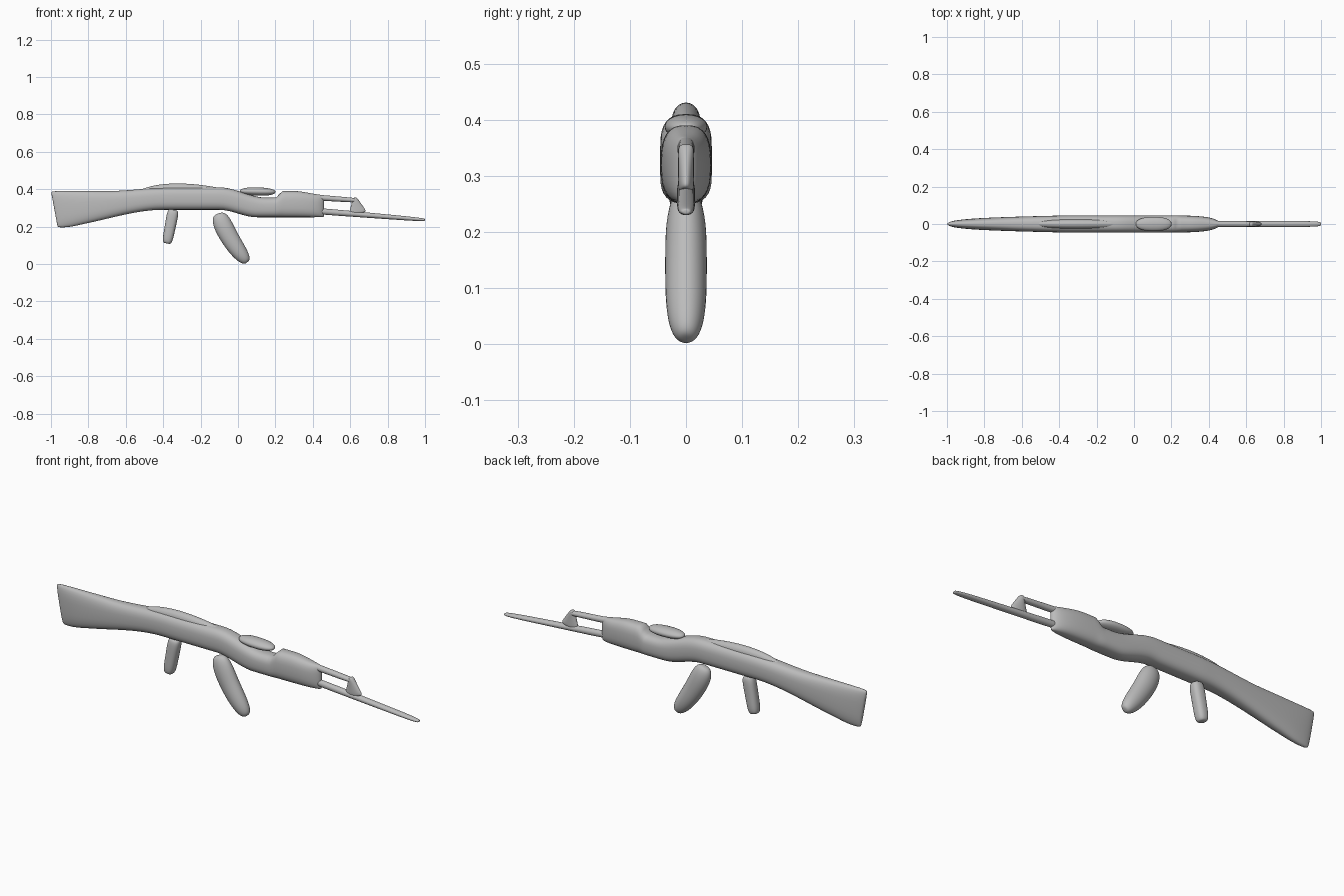
import bpy
import bmesh
import math
from mathutils import Vector

ROWS, SIDES = 100, 32

cube = bpy.data.objects.get("Cube")
if cube:
    bpy.data.objects.remove(cube)

grey = bpy.data.materials.new("matte_grey")
grey.use_nodes = True
grey.diffuse_color = (0.5, 0.5, 0.5, 1)
shader = grey.node_tree.nodes["Principled BSDF"]
shader.inputs["Base Color"].default_value = grey.diffuse_color


def ease(value, low, high):
    """Smooth step from nought to one between low and high."""
    t = min(max((value - low) / (high - low), 0), 1)
    return t * t * (3 - 2 * t)


def cap(t, squareness):
    """Rounds both ends of a part; a higher squareness gives blunter ends."""
    return (1 - abs(2 * t - 1) ** squareness) ** (1 / squareness)


def rounded(value, squareness):
    return math.copysign(abs(value) ** (2 / squareness), value)


def skin(name, section, squareness=2):
    """Skins rings; section(t) gives centre, upward half vector, half width."""
    bm = bmesh.new()
    rings = []
    for row in range(ROWS):
        # Rows gather towards the ends, where the shape turns fastest
        t = (1 - math.cos(math.pi * (row + 0.5) / ROWS)) / 2
        centre, half, width = section(t)
        ring = []
        for side in range(SIDES):
            angle = math.tau * side / SIDES
            across = Vector((0, width * rounded(math.sin(angle), squareness), 0))
            up = half * rounded(math.cos(angle), squareness)
            ring.append(bm.verts.new(centre + up + across))
        rings.append(ring)
    for ring, following in zip(rings, rings[1:]):
        for i in range(SIDES):
            bm.faces.new((ring[i - 1], ring[i], following[i], following[i - 1]))
    bm.faces.new(rings[0])
    bm.faces.new(rings[-1])
    bmesh.ops.recalc_face_normals(bm, faces=bm.faces)
    mesh = bpy.data.meshes.new(name)
    bm.to_mesh(mesh)
    bm.free()
    mesh.materials.append(grey)
    mesh.shade_smooth()
    mesh.set_sharp_from_angle(angle=math.radians(50))
    part = bpy.data.objects.new(name, mesh)
    bpy.context.collection.objects.link(part)


def pod(name, start, end, heights, width, ends, bow=(0, 0), squareness=2):
    """A tapering bar with rounded ends, bowed sideways in the xz plane."""
    start, end, bow = (Vector((x, 0, z)) for x, z in (start, end, bow))

    def section(t):
        centre = start.lerp(end, t) + bow * 4 * t * (1 - t)
        along = (end - start + bow * 4 * (1 - 2 * t)).normalized()
        normal = Vector((-along.z, 0, along.x))
        height = heights[0] + (heights[1] - heights[0]) * t
        return centre, normal * height * cap(t, ends), width * cap(t, ends)

    skin(name, section, squareness)


def body_section(t):
    muzzle = 0.46
    x = -1 + (1 + muzzle) * t
    # Comb rises to the receiver, dips under the sight, steps up at the fore end
    top = (0.39 + 0.02 * ease(x, -0.7, -0.35) - 0.055 * ease(x, -0.1, 0.15)
           + 0.035 * ease(x, 0.2, 0.24) - 0.02 * ease(x, 0.3, muzzle))
    # Belly climbs from the butt, then drops in front of the magazine
    bottom = 0.195 + 0.095 * ease(x, -1, -0.4) - 0.04 * ease(x, -0.1, 0.1)
    # Thin at the butt plate, rounded off at the fore end
    width = 0.046 * min(1, (x + 1) / 0.65) ** 0.3
    width *= math.sqrt(1 - (max(x, 0) / muzzle) ** 6)
    # The butt plate slants forward at the heel
    lean = 0.018 * (1 - ease(x, -1, -0.8))
    centre = Vector((x + lean, 0, (top + bottom) / 2))
    half = Vector((-lean, 0, (top - bottom) / 2))
    return centre, half * cap(t, 40), width


# Stock, receiver and fore end in one flowing body
skin("stock_and_receiver", body_section, 2.7)

# Narrow raised ridge and oval sight pad on top
pod("top_ridge", (-0.55, 0.37), (0.08, 0.35), (0.03, 0.03), 0.025, 2,
    bow=(-0.06, 0.04))
pod("sight_pad", (0.01, 0.39), (0.2, 0.385), (0.022, 0.022), 0.038, 2.3)

# Magazine and grip hanging below
pod("magazine", (-0.105, 0.27), (0.05, 0.01), (0.055, 0.042), 0.037, 3,
    bow=(-0.016, 0))
pod("hand_grip", (-0.345, 0.29), (-0.38, 0.11), (0.032, 0.027), 0.028, 5,
    squareness=2.5)

# Barrel, gas tube and the post that joins them
pod("barrel", (0.38, 0.287), (1, 0.236), (0.018, 0.01), 0.016, 5)
pod("gas_tube", (0.4, 0.357), (0.64, 0.34), (0.016, 0.012), 0.015, 6)
pod("front_post", (0.625, 0.355), (0.64, 0.27), (0.01, 0.05), 0.014, 6)
